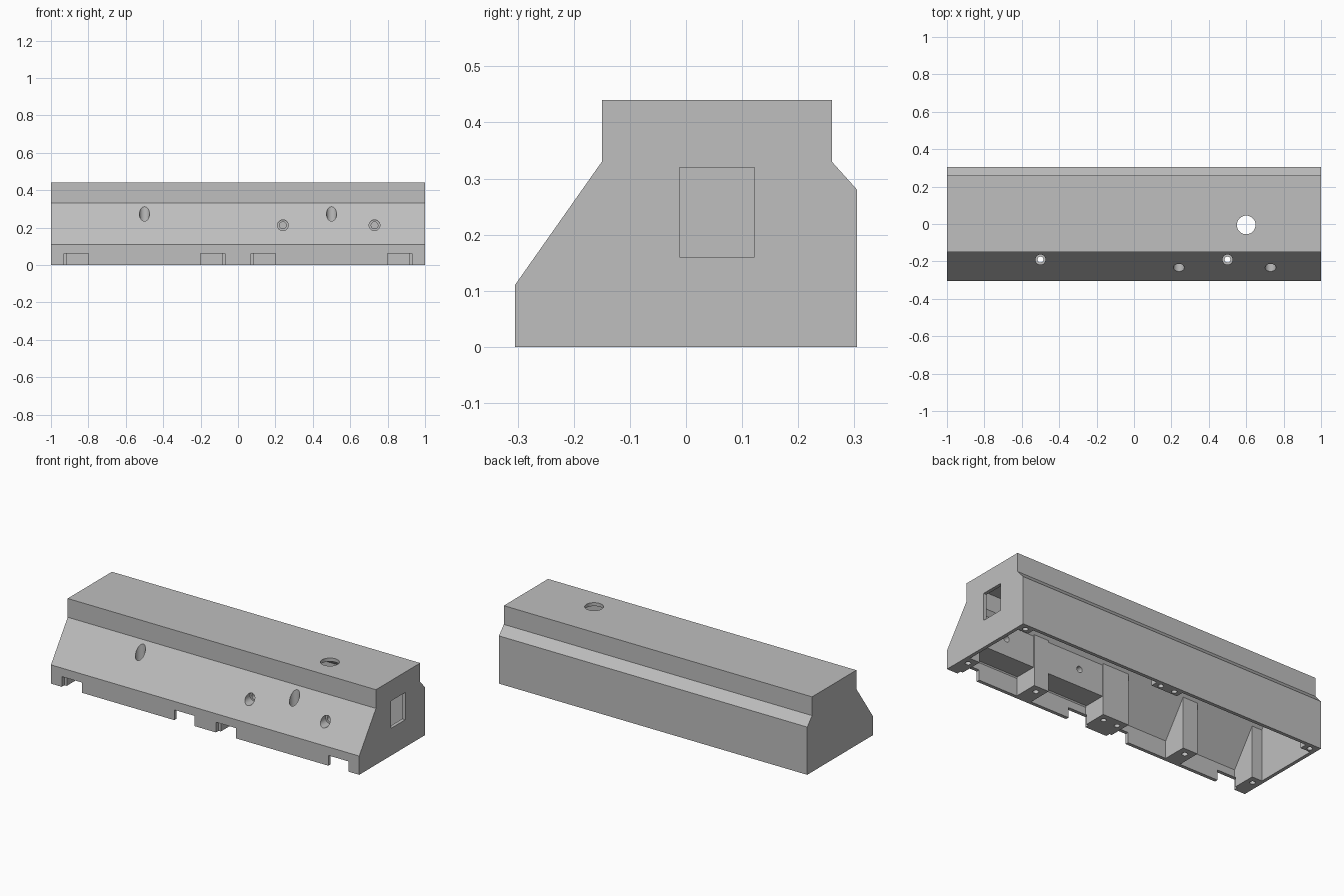
import bpy, bmesh, math
from mathutils import Matrix, Vector

if "Cube" in bpy.data.objects:
    bpy.data.objects.remove(bpy.data.objects["Cube"])

grey = bpy.data.materials.new("machine_grey")
grey.diffuse_color = (0.52, 0.52, 0.52, 1)
grey.use_nodes = True
grey.node_tree.nodes["Principled BSDF"].inputs["Base Color"].default_value = grey.diffuse_color


def add(name, bm):
    bmesh.ops.recalc_face_normals(bm, faces=bm.faces)
    mesh = bpy.data.meshes.new(name)
    bm.to_mesh(mesh)
    bm.free()
    mesh.materials.append(grey)
    obj = bpy.data.objects.new(name, mesh)
    bpy.context.collection.objects.link(obj)
    return obj


def extrude_x(name, profile, half):
    """Closed (y, z) profile extruded along x."""
    bm = bmesh.new()
    face = bm.faces.new([bm.verts.new((-half, y, z)) for y, z in profile])
    ext = bmesh.ops.extrude_face_region(bm, geom=[face])["geom"]
    bmesh.ops.translate(bm, vec=(2 * half, 0, 0),
                        verts=[v for v in ext if isinstance(v, bmesh.types.BMVert)])
    return add(name, bm)


def box(name, x0, x1, y0, y1, z0, z1):
    bm = bmesh.new()
    bmesh.ops.create_cube(bm, size=1)
    bmesh.ops.scale(bm, vec=(x1 - x0, y1 - y0, z1 - z0), verts=bm.verts)
    bmesh.ops.translate(bm, vec=((x0 + x1) / 2, (y0 + y1) / 2, (z0 + z1) / 2), verts=bm.verts)
    return add(name, bm)


def rod(name, start, end, r):
    a, b = Vector(start), Vector(end)
    d = b - a
    bm = bmesh.new()
    rot = d.to_track_quat('Z', 'Y').to_matrix().to_4x4()
    bmesh.ops.create_cone(bm, cap_ends=True, segments=32, radius1=r, radius2=r,
                          depth=d.length, matrix=Matrix.Translation((a + b) / 2) @ rot)
    return add(name, bm)


def subtract(target, cutters):
    """Cut every cutter out of target, then discard the cutters."""
    for c in cutters:
        c.hide_render = True
        mod = target.modifiers.new("cut", 'BOOLEAN')
        mod.operation, mod.solver, mod.object = 'DIFFERENCE', 'EXACT', c
    deps = bpy.context.evaluated_depsgraph_get()
    mesh = bpy.data.meshes.new_from_object(target.evaluated_get(deps))
    target.modifiers.clear()
    target.data = mesh
    for c in cutters:
        bpy.data.objects.remove(c)


# outer shell and the hollow inside it
housing = extrude_x("housing", [(-.305, 0), (-.305, .11), (-.15, .33), (-.15, .44),
                                (.26, .44), (.26, .33), (.305, .28), (.305, 0)], 1)
cavity = extrude_x("cavity", [(-.285, -.05), (-.285, .103), (-.13, .323), (-.13, .42),
                              (.24, .42), (.24, .322), (.285, .272), (.285, -.05)], .98)

# material left standing in the hollow: screw posts and thick front blocks
solid = []
for x0, x1 in ((-1.1, -.915), (-.085, .085), (.915, 1.1)):
    solid.append(box("front_post", x0, x1, -.4, -.145, -.1, .6))
    solid.append(box("back_post", x0, x1, .242, .4, -.1, .6))
for x in (-.5, .5):
    solid.append(box("middle_post", x - .048, x + .048, -.4, -.145, -.1, .6))
solid.append(box("front_block", .05, .95, -.41, -.15, .11, .61))
subtract(cavity, solid)
subtract(housing, [cavity])

# notches in the front lower edge, end window and top hole
cuts = []
for s in (-1, 1):
    for a, b in ((.07, .20), (.80, .93)):
        x0, x1 = sorted((s * a, s * b))
        cuts.append(box("notch", x0, x1, -.4, -.28, -.1, .06))
cuts.append(box("window", .9, 1.1, -.012, .122, .16, .32))
cuts.append(rod("top_hole", (.6, -.005, .35), (.6, -.005, .6), .05))

# blind screw holes in the post feet
for x in (-.955, -.045, .045, .955):
    for y in (-.19, .268):
        cuts.append(rod("screw_hole", (x, y, -.05), (x, y, .08), .015))

# counterbored vertical bolt holes
for x in (-.5, .5):
    cuts.append(rod("bolt_hole", (x, -.19, -.1), (x, -.19, .5), .016))
    cuts.append(rod("bolt_counterbore", (x, -.19, .07), (x, -.19, .5), .027))

# counterbored horizontal holes through the front blocks
for x in (.24, .73):
    cuts.append(rod("cross_hole", (x, -.4, .212), (x, -.1, .212), .018))
    cuts.append(rod("cross_counterbore", (x, -.4, .212), (x, -.19, .212), .029))
subtract(housing, cuts)

# keep edges crisp, round the hole walls
bpy.context.view_layer.objects.active = housing
housing.select_set(True)
bpy.ops.object.shade_smooth_by_angle(angle=math.radians(25))
